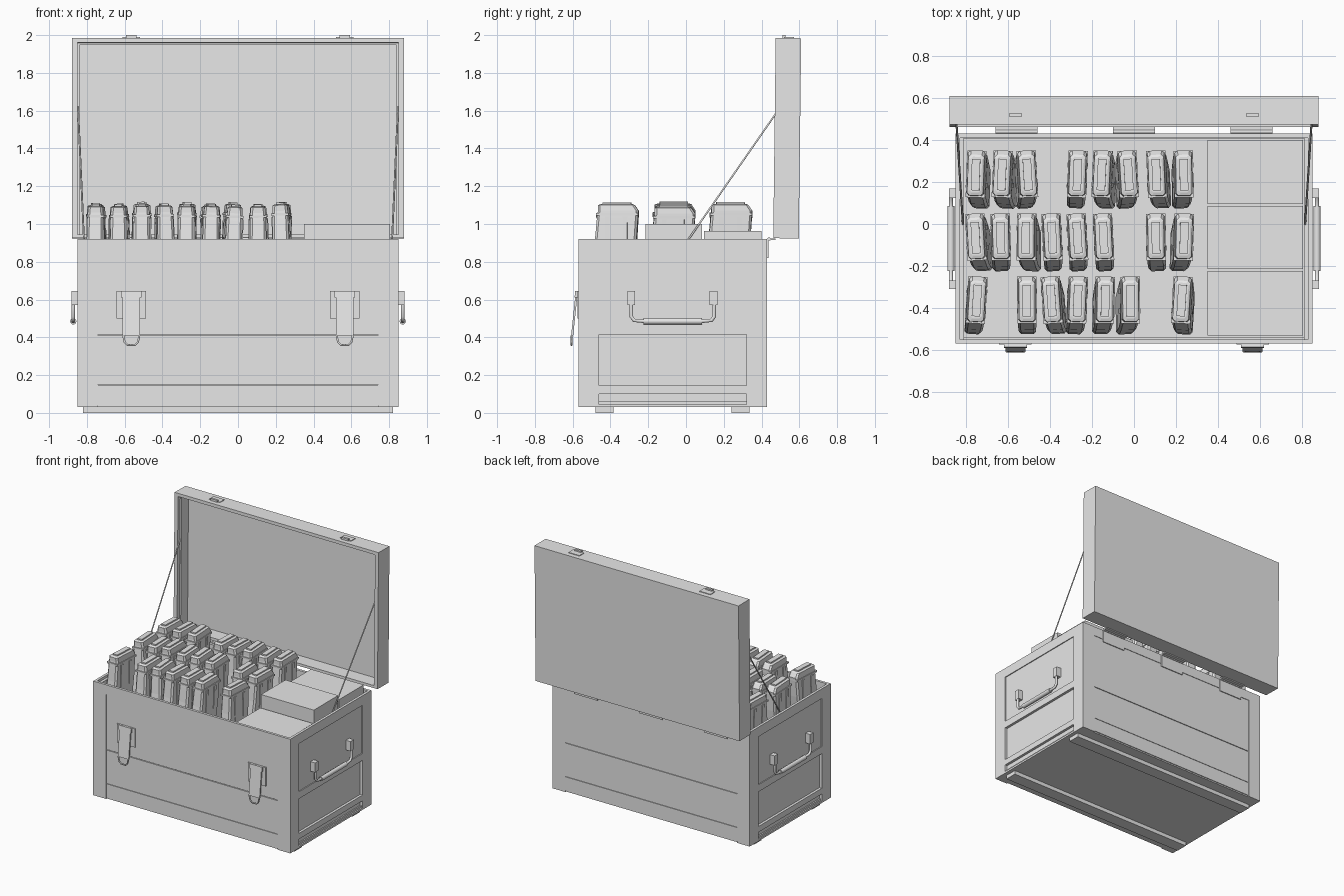
import bpy, bmesh, math, random
from mathutils import Matrix, Vector

random.seed(4)
grey = bpy.data.materials.new("plain_grey")
grey.diffuse_color = (0.8, 0.8, 0.8, 1)


def finish(name, bm, matrix=None):
    if matrix is not None:
        bmesh.ops.transform(bm, matrix=matrix, verts=bm.verts)
    bmesh.ops.recalc_face_normals(bm, faces=bm.faces)
    me = bpy.data.meshes.new(name)
    bm.to_mesh(me)
    bm.free()
    me.materials.append(grey)
    ob = bpy.data.objects.new(name, me)
    bpy.context.collection.objects.link(ob)
    return ob


def add_box(bm, x0, x1, y0, y1, z0, z1):
    m = Matrix.Translation(((x0 + x1) / 2, (y0 + y1) / 2, (z0 + z1) / 2))
    bmesh.ops.create_cube(bm, size=1, matrix=m @ Matrix.Diagonal((x1 - x0, y1 - y0, z1 - z0, 1)))


def boxes(name, *dims, matrix=None):
    bm = bmesh.new()
    for d in dims:
        add_box(bm, *d)
    return finish(name, bm, matrix)


def tube(name, points, radius, sides=3):
    cu = bpy.data.curves.new(name, 'CURVE')
    cu.dimensions = '3D'
    cu.bevel_depth = radius
    cu.bevel_resolution = sides
    cu.use_fill_caps = True
    sp = cu.splines.new('POLY')
    sp.points.add(len(points) - 1)
    for p, co in zip(sp.points, points):
        p.co = (*co, 1)
    cu.materials.append(grey)
    ob = bpy.data.objects.new(name, cu)
    bpy.context.collection.objects.link(ob)
    return ob


# Chest body: floor, rim, corner posts
boxes("chest_floor", (-0.84, 0.84, -0.56, 0.42, 0.03, 0.06))
boxes("chest_rim",
      (-0.85, 0.85, -0.57, -0.55, 0.845, 0.92), (-0.85, 0.85, 0.41, 0.43, 0.845, 0.92),
      (-0.85, -0.83, -0.55, 0.41, 0.845, 0.92), (0.83, 0.85, -0.55, 0.41, 0.845, 0.92))
for sx in (-1, 1):
    side = "left" if sx < 0 else "right"
    xo, xi, xp = sorted((sx * 0.85, sx * 0.74)), sorted((sx * 0.85, sx * 0.82)), sorted((sx * 0.83, sx * 0.81))
    for lab, y0, y1, ya, yb in (("front", -0.57, -0.55, -0.57, -0.46), ("back", 0.41, 0.43, 0.32, 0.43)):
        boxes(f"corner_post_{side}_{lab}", (*xo, y0, y1, 0.03, 0.845), (*xi, ya, yb, 0.03, 0.845))
    # Recessed end panel with its battens
    boxes(f"end_panel_{side}", (*xp, -0.55, 0.41, 0.03, 0.9))
    xb = sorted((sx * 0.85, sx * 0.825))
    boxes(f"end_battens_{side}", (*xb, -0.46, 0.32, 0.03, 0.045),
          (*xb, -0.46, 0.32, 0.10, 0.145), (*xb, -0.46, 0.32, 0.415, 0.47))
    xu = sorted((sx * 0.843, sx * 0.825))
    boxes(f"end_upper_board_{side}", (*xu, -0.46, 0.32, 0.47, 0.845))

# Front and back boards, split by a narrow groove
for lab, y0, y1 in (("front", -0.566, -0.55), ("back", 0.41, 0.426)):
    boxes(f"{lab}_boards", (-0.74, 0.74, y0, y1, 0.04, 0.147), (-0.74, 0.74, y0, y1, 0.15, 0.41),
          (-0.74, 0.74, y0, y1, 0.415, 0.845))
    yi = sorted((y0 * 0.985, y1 * 0.985))
    boxes(f"{lab}_lining", (-0.82, 0.82, *yi, 0.04, 0.85))

# Skids under the floor
for lab, y0 in (("front", -0.48), ("back", 0.24)):
    boxes(f"skid_{lab}", (-0.82, 0.82, y0, y0 + 0.095, 0, 0.03))

# Open lid, leaning back a little
lean = Matrix.Translation((0, 0.46, 0.93)) @ Matrix.Rotation(math.radians(-0.7), 4, 'X') @ Matrix.Translation((0, -0.46, -0.93))
boxes("lid_shell", (-0.88, 0.88, 0.575, 0.597, 0.925, 1.985),
      (-0.88, -0.85, 0.462, 0.575, 0.925, 1.985), (0.85, 0.88, 0.462, 0.575, 0.925, 1.985),
      (-0.85, 0.85, 0.462, 0.575, 0.925, 0.945), (-0.85, 0.85, 0.462, 0.575, 1.96, 1.985), matrix=lean)
boxes("lid_inner_lining",
      (-0.85, -0.838, 0.49, 0.575, 0.945, 1.96), (0.838, 0.85, 0.49, 0.575, 0.945, 1.96),
      (-0.838, 0.838, 0.49, 0.575, 1.948, 1.96), matrix=lean)
for x in (-0.565, 0.565):
    boxes("lid_catch_plate", (x - 0.047, x + 0.047, 0.505, 0.56, 1.985, 1.99),
          (x - 0.028, x + 0.028, 0.497, 0.515, 1.985, 2.0), matrix=lean)

# Hinges between chest and lid
for x in (-0.56, 0, 0.56):
    boxes("hinge", (x - 0.1, x + 0.1, 0.43, 0.437, 0.82, 0.92), (x - 0.1, x + 0.1, 0.43, 0.475, 0.916, 0.924))
    tube("hinge_pin", [(x - 0.1, 0.44, 0.92), (x + 0.1, 0.44, 0.92)], 0.009)

# Front latches: plate, sloping lever and wire loop
for x in (-0.565, 0.565):
    boxes("latch_plate", (x - 0.077, x + 0.077, -0.575, -0.566, 0.50, 0.645))
    tilt = Matrix.Translation((x, -0.578, 0.63)) @ Matrix.Rotation(math.radians(-6), 4, 'X')
    boxes("latch_lever", (-0.047, 0.047, -0.007, 0.004, -0.222, 0.0),
          (-0.055, 0.055, -0.01, 0.006, -0.02, 0.015), matrix=tilt)
    loop = [(-0.043, 0.41), (-0.035, 0.375), (-0.02, 0.36), (0.02, 0.36), (0.035, 0.375), (0.043, 0.41)]
    tube("latch_loop", [(x + a, -0.606, z) for a, z in loop], 0.006, 1)

for sx in (-1, 1):
    side = "left" if sx < 0 else "right"
    # Carry handle: two mounts, bent rod and grip
    xm = sorted((sx * 0.84, sx * 0.882))
    boxes(f"handle_mounts_{side}", (*xm, -0.31, -0.27, 0.57, 0.645), (*xm, 0.125, 0.168, 0.57, 0.645))
    half = [(0.22, 0.58), (0.22, 0.51), (0.205, 0.49), (0.15, 0.485)]
    path = [(sx * 0.872, -0.07 - a, z) for a, z in half] + [(sx * 0.872, -0.07 + a, z) for a, z in half[::-1]]
    tube(f"handle_rod_{side}", path, 0.01)
    tube(f"handle_grip_{side}", [(sx * 0.872, -0.225, 0.485), (sx * 0.872, 0.085, 0.485)], 0.017)
    # Lid stay
    tube(f"lid_stay_{side}", [(sx * 0.815, 0.0, 0.90), (sx * 0.847, 0.5, 1.62)], 0.005, 1)

# Cartons at the right end
for lab, y0, y1, z in (("front", -0.53, -0.225, 0.90), ("middle", -0.215, 0.085, 1.0), ("back", 0.095, 0.40, 0.963)):
    boxes(f"carton_{lab}", (0.35, 0.805, y0, y1, 0.06, z))

# Curved canister: sections of height, front, back and half width
sections = [(0.35, -0.16, 0.03, 0.040), (0.55, -0.155, 0.055, 0.042), (0.75, -0.14, 0.085, 0.043),
            (0.92, -0.115, 0.105, 0.044), (1.03, -0.105, 0.112, 0.042), (1.07, -0.10, 0.115, 0.041),
            (1.10, -0.10, 0.095, 0.038), (1.105, -0.085, 0.085, 0.028)]


def canister_mesh():
    bm = bmesh.new()
    rings = []
    for z, f, b, w in sections:
        c = 0.012
        outline = [(-w, f + c), (-w + c, f), (w - c, f), (w, f + c), (w, b - c), (w - c, b), (-w + c, b), (-w, b - c)]
        rings.append([bm.verts.new((x, y, z)) for x, y in outline])
    for a, b in zip(rings, rings[1:]):
        for i in range(8):
            bm.faces.new((a[i], a[(i + 1) % 8], b[(i + 1) % 8], b[i]))
    bm.faces.new(rings[0][::-1])
    bm.faces.new(rings[-1])
    # Collar, raised top strip and side ribs
    add_box(bm, -0.046, 0.046, -0.109, 0.114, 1.045, 1.058)
    add_box(bm, -0.02, 0.02, -0.075, 0.075, 1.10, 1.115)
    for y in (-0.05, 0.045):
        add_box(bm, -0.048, 0.048, y - 0.012, y + 0.012, 0.86, 1.04)
    return bm


master = finish("canister", canister_mesh())
rows = [(0.235, (-0.75, -0.625, -0.51, -0.27, -0.15, -0.03, 0.11, 0.235)),
        (-0.065, (-0.75, -0.635, -0.51, -0.39, -0.27, -0.145, 0.105, 0.235)),
        (-0.365, (-0.75, -0.51, -0.39, -0.27, -0.14, -0.02, 0.23))]
first = True
for y, xs in rows:
    for x in xs:
        ob = master if first else master.copy()
        if not first:
            bpy.context.collection.objects.link(ob)
        first = False
        pivot = Vector((0, 0, 1.0))
        rot = (Matrix.Rotation(math.radians(random.uniform(-4, 4)), 4, 'Z')
               @ Matrix.Rotation(math.radians(random.uniform(-3, 3)), 4, 'Y'))
        ob.matrix_world = (Matrix.Translation(Vector((x, y, random.uniform(-0.015, 0.004))) + pivot)
                           @ rot @ Matrix.Translation(-pivot))
